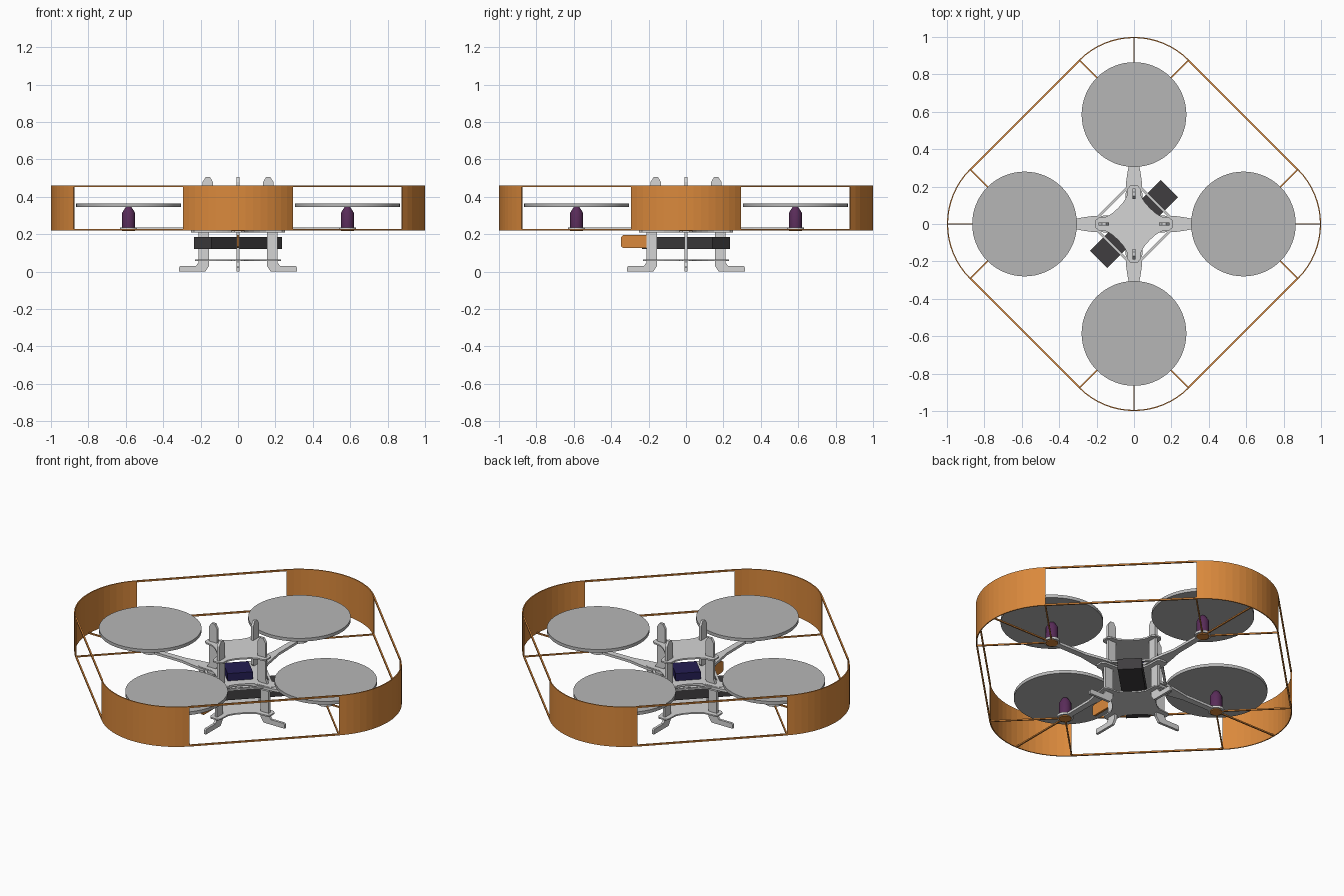
import bpy, bmesh, math
from mathutils import Matrix, Vector

if "Cube" in bpy.data.objects:
    bpy.data.objects.remove(bpy.data.objects["Cube"])


def mat(name, r, g, b):
    m = bpy.data.materials.new(name)
    m.diffuse_color = (r, g, b, 1)
    m.use_nodes = True
    m.node_tree.nodes["Principled BSDF"].inputs["Base Color"].default_value = m.diffuse_color
    return m


ORANGE = mat("orange", 0.70, 0.25, 0.045)
DISC = mat("disc_grey", 0.47, 0.47, 0.47)
LIGHT = mat("light_grey", 0.66, 0.66, 0.66)
DARK = mat("dark_grey", 0.05, 0.047, 0.05)
NAVY = mat("navy", 0.017, 0.012, 0.085)
PURPLE = mat("purple", 0.10, 0.025, 0.10)
C = 0.585      # rotor distance from the middle
R = 0.415      # corner radius of the guard


def finish(bm, name, material, smooth=False):
    bmesh.ops.recalc_face_normals(bm, faces=bm.faces)
    me = bpy.data.meshes.new(name)
    bm.to_mesh(me)
    bm.free()
    me.materials.append(material)
    ob = bpy.data.objects.new(name, me)
    bpy.context.collection.objects.link(ob)
    if smooth:
        bpy.context.view_layer.objects.active = ob
        ob.select_set(True)
        bpy.ops.object.shade_smooth_by_angle(angle=math.radians(35))
        ob.select_set(False)
    return ob


def extrude(bm, pts, vec):
    """Prism from a closed outline of 3D points."""
    f = bm.faces.new([bm.verts.new(p) for p in pts])
    new = bmesh.ops.extrude_face_region(bm, geom=[f])["geom"]
    bmesh.ops.translate(bm, vec=vec, verts=[v for v in new if isinstance(v, bmesh.types.BMVert)])


def plate(name, outline, z0, z1, material, turn=0):
    bm = bmesh.new()
    extrude(bm, [(x, y, z0) for x, y in outline], (0, 0, z1 - z0))
    bm.transform(Matrix.Rotation(turn, 4, 'Z'))
    return finish(bm, name, material)


def rod(bm, a, b, w=0.009, h=0.009):
    """Square bar between two points."""
    a, b = Vector(a), Vector(b)
    d = b - a
    m = (Matrix.Translation((a + b) / 2) @ d.to_track_quat('X', 'Z').to_matrix().to_4x4()
         @ Matrix.Diagonal((d.length, w, h, 1)))
    bmesh.ops.create_cube(bm, size=1, matrix=m)


def box(name, size, centre, material, turn=0):
    bm = bmesh.new()
    bmesh.ops.create_cube(bm, size=1, matrix=Matrix.Translation(centre)
                          @ Matrix.Rotation(turn, 4, 'Z') @ Matrix.Diagonal((*size, 1)))
    return finish(bm, name, material)


def lathe(name, profile, x, material, turn, seg=32):
    """Stacked rings (radius, z) round a rotor axis, capped."""
    bm = bmesh.new()
    rings = [[bm.verts.new((x + r * math.cos(i * math.tau / seg), r * math.sin(i * math.tau / seg), z))
              for i in range(seg)] for r, z in profile]
    for a, b in zip(rings, rings[1:]):
        for i in range(seg):
            j = (i + 1) % seg
            bm.faces.new((a[i], a[j], b[j], b[i]))
    bm.faces.new(rings[0][::-1])
    bm.faces.new(rings[-1])
    bm.transform(Matrix.Rotation(turn, 4, 'Z'))
    return finish(bm, name, material, True)


def cross_outline(tip):
    """Four rounded tips joined by concave sides."""
    half = [(tip, 0.02), (tip - 0.015, 0.034), (0.15, 0.038), (0.118, 0.056), (0.085, 0.085)]
    quarter = half + [(y, x) for x, y in half[-2::-1]]
    out = []
    for k in range(4):
        c, s = round(math.cos(k * math.pi / 2)), round(math.sin(k * math.pi / 2))
        out += [(c * x - s * y, s * x + c * y) for x, y in quarter]
    return out


# frame plates: bottom, middle, top
plate("bottom_plate", cross_outline(0.23), 0.056, 0.064, LIGHT)
plate("middle_plate", cross_outline(0.25), 0.209, 0.219, LIGHT)
plate("arm_plate", cross_outline(0.25), 0.227, 0.238, LIGHT)
plate("top_plate", cross_outline(0.205), 0.385, 0.394, LIGHT)

# half outlines, mirrored or swept to closed shapes
arm_half = [(0.12, 0.045), (0.22, 0.043), (0.28, 0.034), (0.36, 0.019), (0.55, 0.017)]
arm = arm_half + [(x, -y) for x, y in reversed(arm_half)]
leg = [(0.315, 0), (0.175, 0), (0.155, 0.03), (0.155, 0.22), (0.135, 0.25), (0.135, 0.48),
       (0.15, 0.506), (0.172, 0.506), (0.189, 0.48), (0.189, 0.26), (0.21, 0.22),
       (0.21, 0.05), (0.225, 0.03), (0.308, 0.03), (0.315, 0.022)]

for k, side in enumerate(("right", "back", "left", "front")):
    t = k * math.pi / 2
    rot = Matrix.Rotation(t, 4, 'Z')

    # arm, motor mount, motor and rotor disc
    plate(side + "_arm", arm, 0.221, 0.236, LIGHT, t)
    lathe(side + "_motor_mount", [(0.045, 0.222), (0.045, 0.236)], C, LIGHT, t)
    lathe(side + "_motor", [(0.034, 0.236), (0.034, 0.315), (0.02, 0.338), (0.012, 0.35)], C, PURPLE, t, 24)
    lathe(side + "_rotor_disc", [(0.28, 0.345), (0.28, 0.364)], C, DISC, t, 64)

    # upright leg with foot
    bm = bmesh.new()
    extrude(bm, [(r, -0.0075, z) for r, z in leg], (0, 0.015, 0))
    bm.transform(rot)
    finish(bm, side + "_leg", LIGHT)

    # diagonal brace to the next arm
    bm = bmesh.new()
    rod(bm, (0.21, 0.02, 0.229), (0.02, 0.21, 0.229), 0.014, 0.01)
    bm.transform(rot)
    finish(bm, side + "_brace", LIGHT)

    # curved guard panel
    arc = [math.radians(-45 + 90 * i / 16) for i in range(17)]
    band = ([(C + R * math.cos(a), R * math.sin(a)) for a in arc]
            + [(C + (R - 0.006) * math.cos(a), (R - 0.006) * math.sin(a)) for a in reversed(arc)])
    plate(side + "_guard_panel", band, 0.22, 0.46, ORANGE, t)

    # guard spokes, hub ring and straight rails to the next panel
    bm = bmesh.new()
    for a in (-45, 0, 45):
        c, s = math.cos(math.radians(a)), math.sin(math.radians(a))
        rod(bm, (C + 0.03 * c, 0.03 * s, 0.224), (C + (R - 0.002) * c, (R - 0.002) * s, 0.224), 0.008, 0.008)
    e = R * math.sqrt(0.5) - 0.003
    for z in (0.224, 0.456):
        rod(bm, (C + e, e, z), (e, C + e, z))
    bm.transform(rot)
    finish(bm, side + "_guard_rails", ORANGE)
    lathe(side + "_guard_hub", [(0.034, 0.217), (0.034, 0.222)], C, ORANGE, t)

# battery slung along the diagonal, controller box on the arm plate
box("battery", (0.535, 0.132, 0.066), (0, 0, 0.153), DARK, math.pi / 4)
box("controller", (0.14, 0.14, 0.045), (0, 0, 0.26), NAVY, math.pi / 4)

# thin orange marker fin on the front leg
fin = [(-0.16, 0.125), (-0.16, 0.195), (-0.335, 0.195), (-0.347, 0.185), (-0.347, 0.135), (-0.335, 0.125)]
bm = bmesh.new()
extrude(bm, [(-0.006, y, z) for y, z in fin], (0.012, 0, 0))
finish(bm, "front_marker_fin", ORANGE)
